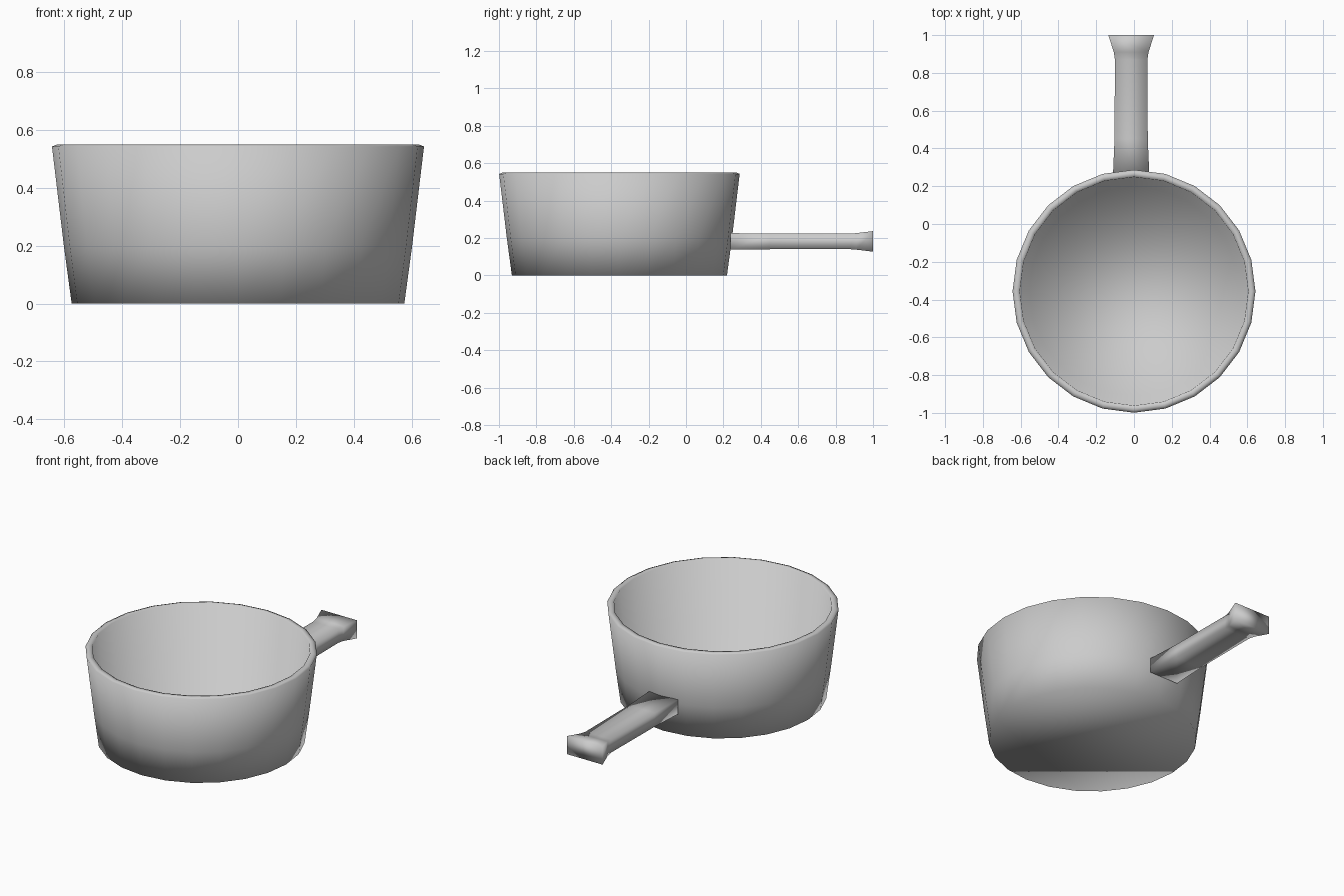
import bpy, bmesh, math

if "Cube" in bpy.data.objects:
    bpy.data.objects.remove(bpy.data.objects["Cube"])


def loft(name, rings, close_ends=True):
    """Bridge a list of equal-sized point rings into a smooth closed skin."""
    bm = bmesh.new()
    loops = [[bm.verts.new(p) for p in ring] for ring in rings]
    n = len(loops[0])
    for a, b in zip(loops, loops[1:]):
        for i in range(n):
            j = (i + 1) % n
            bm.faces.new((a[i], a[j], b[j], b[i]))
    if close_ends:
        bm.faces.new(loops[0][::-1])
        bm.faces.new(loops[-1])
    bmesh.ops.recalc_face_normals(bm, faces=bm.faces[:])
    mesh = bpy.data.meshes.new(name)
    bm.to_mesh(mesh)
    bm.free()
    mesh.shade_smooth()
    obj = bpy.data.objects.new(name, mesh)
    bpy.context.collection.objects.link(obj)
    return obj


# Pot bowl: outer wall, rim, inner wall and floor as one turned profile
SIDES = 24
CENTRE_Y = -0.356
profile = [(0.575, 0.0), (0.602, 0.2), (0.643, 0.543),
           (0.625, 0.55), (0.605, 0.547), (0.555, 0.022)]


def circle(radius, z):
    step = 2 * math.pi / SIDES
    return [(radius * math.cos(i * step), CENTRE_Y + radius * math.sin(i * step), z)
            for i in range(SIDES)]


loft("pot_bowl", [circle(r, z) for r, z in profile])

# Handle: flat bar with a slim waist and a flared end
HANDLE_X, HANDLE_Z = -0.015, 0.182
sections = [(0.238, 0.097, 0.044), (0.45, 0.088, 0.042),
            (0.87, 0.086, 0.041), (0.91, 0.092, 0.044), (1.0, 0.121, 0.055)]


def bar_section(y, half_w, half_h):
    return [(HANDLE_X + sx * half_w, y, HANDLE_Z + sz * half_h)
            for sx, sz in ((-1, -1), (1, -1), (1, 1), (-1, 1))]


loft("handle", [bar_section(*s) for s in sections])
